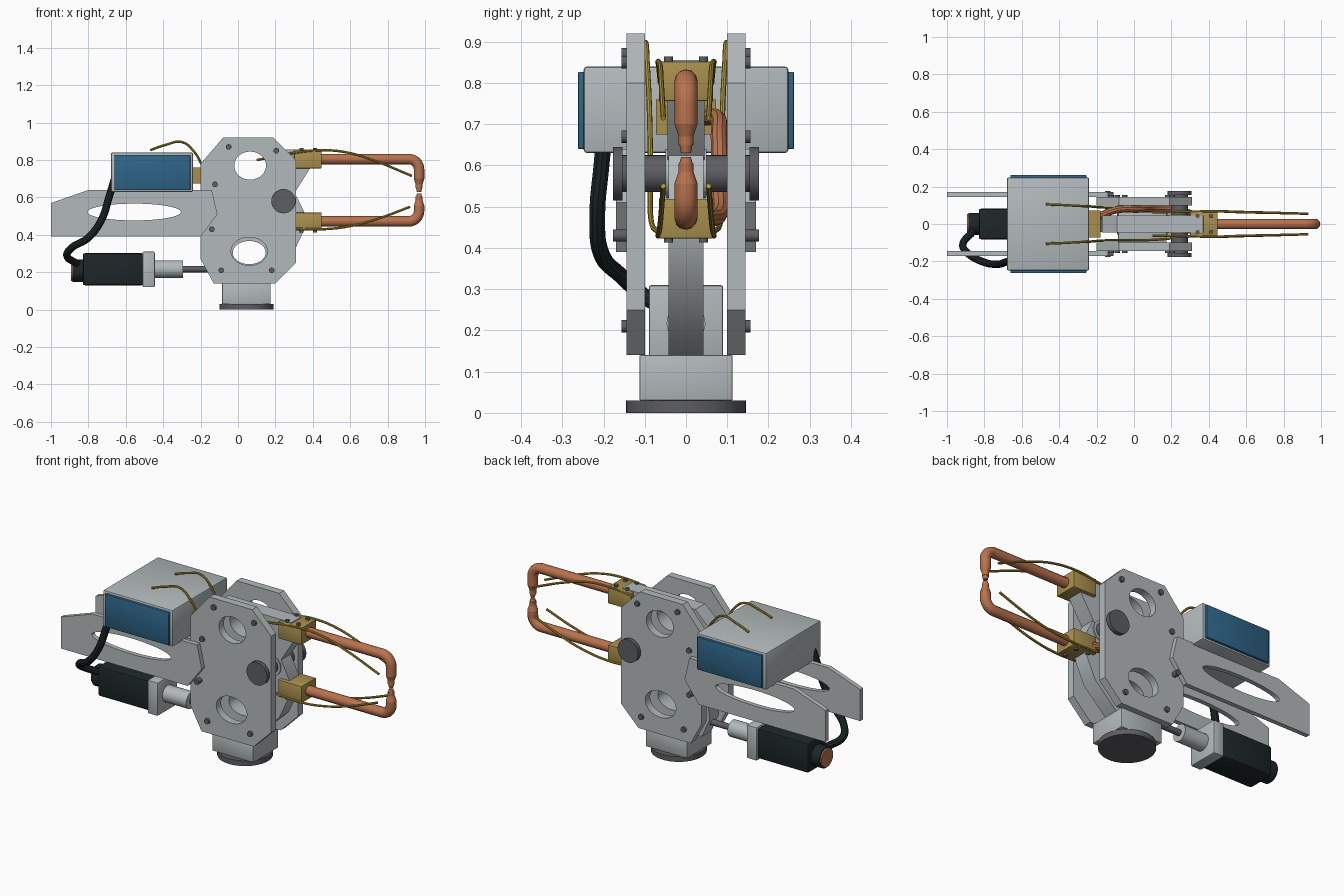
import bpy, bmesh, math
from mathutils import Vector, Matrix

if "Cube" in bpy.data.objects:
    bpy.data.objects.remove(bpy.data.objects["Cube"])


def material(name, rgb):
    m = bpy.data.materials.new(name)
    m.use_nodes = True
    m.diffuse_color = (*rgb, 1)
    bsdf = next(n for n in m.node_tree.nodes if n.type == 'BSDF_PRINCIPLED')
    bsdf.inputs["Base Color"].default_value = (*rgb, 1)
    return m


GREY = material("light_grey", (0.45, 0.49, 0.50))
STEEL = material("dark_steel", (0.11, 0.112, 0.125))
BLACK = material("black_green", (0.012, 0.020, 0.021))
BLUE = material("panel_blue", (0.028, 0.13, 0.25))
COPPER = material("copper", (0.48, 0.17, 0.075))
BRASS = material("brass", (0.40, 0.28, 0.075))
HOSE = material("hose_yellow", (0.44, 0.31, 0.035))
made = []


def finish(bm, name, mat):
    bmesh.ops.remove_doubles(bm, verts=bm.verts, dist=1e-5)
    bmesh.ops.recalc_face_normals(bm, faces=bm.faces)
    me = bpy.data.meshes.new(name)
    bm.to_mesh(me)
    bm.free()
    me.materials.clear()
    me.materials.append(mat)
    ob = bpy.data.objects.new(name, me)
    bpy.context.collection.objects.link(ob)
    made.append(ob)
    return ob


def box(name, mat, x, y, z, bevel=0.0):
    """Box from (min, max) ranges."""
    size = [r[1] - r[0] for r in (x, y, z)]
    mid = Vector([(r[0] + r[1]) / 2 for r in (x, y, z)])
    bm = bmesh.new()
    bmesh.ops.create_cube(bm, size=1, matrix=Matrix.Translation(mid) @ Matrix.Diagonal((*size, 1)))
    if bevel:
        bmesh.ops.bevel(bm, geom=bm.edges[:], offset=bevel, segments=2, profile=0.5, affect='EDGES')
    return finish(bm, name, mat)


def rod(name, mat, a, b, r, r2=None, sides=32):
    """Cylinder or cone between two points."""
    a, b = Vector(a), Vector(b)
    bm = bmesh.new()
    rot = (b - a).to_track_quat('Z', 'Y').to_matrix().to_4x4()
    bmesh.ops.create_cone(bm, cap_ends=True, segments=sides, radius1=r, radius2=r if r2 is None else r2,
                          depth=(b - a).length, matrix=Matrix.Translation((a + b) / 2) @ rot)
    return finish(bm, name, mat)


def from_curve(cu, name, mat, matrix=Matrix()):
    tmp = bpy.data.objects.new("tmp", cu)
    bpy.context.collection.objects.link(tmp)
    bpy.context.view_layer.update()
    dg = bpy.context.evaluated_depsgraph_get()
    me = bpy.data.meshes.new_from_object(tmp.evaluated_get(dg))
    bm = bmesh.new()
    bm.from_mesh(me)
    bm.transform(matrix)
    bpy.data.objects.remove(tmp)
    bpy.data.meshes.remove(me)
    return finish(bm, name, mat)


def ellipse(cx, cz, rx, rz, n=40):
    return [(cx + rx * math.cos(2 * math.pi * i / n), cz + rz * math.sin(2 * math.pi * i / n)) for i in range(n)]


def plate(name, mat, outline, holes, y0, y1):
    """Plate in the XZ plane with holes, spanning y0..y1."""
    cu = bpy.data.curves.new(name, 'CURVE')
    cu.dimensions = '2D'
    cu.fill_mode = 'BOTH'
    cu.extrude = abs(y1 - y0) / 2
    for pts in [outline] + holes:
        s = cu.splines.new('POLY')
        s.points.add(len(pts) - 1)
        for p, (x, z) in zip(s.points, pts):
            p.co = (x, z, 0, 1)
        s.use_cyclic_u = True
    m = Matrix.Translation((0, (y0 + y1) / 2, 0)) @ Matrix.Rotation(math.pi / 2, 4, 'X')
    return from_curve(cu, name, mat, m)


def tube(name, mat, pts, r, smooth=True, res=3):
    """Round tube along a path."""
    cu = bpy.data.curves.new(name, 'CURVE')
    cu.dimensions = '3D'
    cu.bevel_depth = r
    cu.bevel_resolution = res
    cu.use_fill_caps = True
    if smooth:
        s = cu.splines.new('BEZIER')
        s.resolution_u = 8
        s.bezier_points.add(len(pts) - 1)
        for p, co in zip(s.bezier_points, pts):
            p.co = co
            p.handle_left_type = p.handle_right_type = 'AUTO'
    else:
        s = cu.splines.new('POLY')
        s.points.add(len(pts) - 1)
        for p, co in zip(s.points, pts):
            p.co = (*co, 1)
    return from_curve(cu, name, mat)


# Base
rod("base_flange", STEEL, (0.045, 0, 0), (0.045, 0, 0.03), 0.145, sides=48)
box("base_block", GREY, (-0.085, 0.175), (-0.113, 0.113), (0.03, 0.14), 0.003)

# Side plates, rear brackets and bolts on both sides
side = [(-0.08, 0.92), (0.19, 0.92), (0.31, 0.80), (0.31, 0.25), (0.20, 0.14),
        (-0.13, 0.14), (-0.2, 0.27), (-0.2, 0.78)]
bracket = [(-1, 0.57), (-0.8, 0.64), (-0.14, 0.64), (-0.11, 0.51), (-0.2, 0.39), (-1, 0.39)]
bolts = [(-0.05, 0.87), (0.205, 0.85), (-0.123, 0.67), (-0.14, 0.43), (-0.09, 0.21), (0.18, 0.21)]
for s, tag in ((-1, "front"), (1, "back")):
    plate(tag + "_side_plate", GREY, side,
          [ellipse(0.065, 0.77, 0.085, 0.075), ellipse(0.06, 0.312, 0.097, 0.075)], s * 0.10, s * 0.144)
    plate(tag + "_rear_bracket", GREY, bracket, [ellipse(-0.555, 0.522, 0.25, 0.045)], s * 0.144, s * 0.17)
    for x, z in bolts:
        end = 0.177 if (x, z) == bolts[3] else 0.156
        rod(tag + "_plate_bolt", STEEL, (x, s * 0.14, z), (x, s * end, z), 0.015, sides=16)
    rod(tag + "_pivot_cap", STEEL, (0.243, s * 0.154, 0.58), (0.243, s * 0.177, 0.58), 0.065, sides=40)
    box(tag + "_blue_panel", BLUE, (-0.66, -0.255), sorted((s * 0.24, s * 0.262)), (0.64, 0.827), 0.003)
rod("pivot_shaft", STEEL, (0.243, -0.16, 0.58), (0.243, 0.16, 0.58), 0.045)

# Inner arms
plate("lower_arm", GREY, [(-0.13, 0.14), (0.12, 0.14), (0.16, 0.165), (0.29, 0.29), (0.36, 0.44), (0.36, 0.51),
                          (0.30, 0.63), (0.05, 0.62), (-0.16, 0.42), (-0.18, 0.25)],
      [ellipse(0.06, 0.305, 0.088, 0.062)], -0.043, 0.043)
plate("upper_arm", GREY, [(-0.09, 0.856), (0.37, 0.856), (0.388, 0.76), (0.30, 0.62), (0.2, 0.53),
                          (0.0, 0.60), (-0.17, 0.70), (-0.17, 0.78)],
      [ellipse(0.065, 0.77, 0.086, 0.076)], -0.045, 0.045)
rod("pivot_hub", GREY, (0.243, -0.05, 0.58), (0.243, 0.05, 0.58), 0.06)

# Transformer box and its brass terminal
box("transformer_box", GREY, (-0.68, -0.24), (-0.248, 0.248), (0.63, 0.84), 0.008)
box("rear_terminal", BRASS, (-0.245, -0.18), (-0.073, 0.073), (0.675, 0.76))

# Actuator
box("motor_body", BLACK, (-0.83, -0.505), (-0.082, 0.082), (0.13, 0.302), 0.012)
box("motor_flange", GREY, (-0.51, -0.445), (-0.09, 0.09), (0.12, 0.31), 0.006)
rod("actuator_sleeve", GREY, (-0.45, 0, 0.217), (-0.295, 0, 0.217), 0.047)
rod("actuator_rod", STEEL, (-0.30, 0, 0.217), (-0.14, 0, 0.217), 0.017)
rod("motor_end_cap", BLACK, (-0.885, 0, 0.207), (-0.82, 0, 0.207), 0.06)
rod("motor_end_disc", COPPER, (-0.893, 0, 0.207), (-0.88, 0, 0.207), 0.053)

# Electrode clamps, arms and tips
for tag, zc, d in (("upper", 0.805, -1), ("lower", 0.472, 1)):
    box(tag + "_clamp", BRASS, (0.30, 0.447), (-0.066, 0.066), (zc - 0.049, zc + 0.047), 0.003)
    for x in (0.34, 0.412):
        for y in (-0.042, 0.042):
            z = zc - d * 0.045
            rod(tag + "_clamp_bolt", STEEL, (x, y, z), (x, y, z - d * 0.014), 0.011, sides=12)
    bend = 0.055
    arc = [(0.968 - bend + bend * math.sin(a), 0, zc + d * bend * (1 - math.cos(a)))
           for a in (i * math.pi / 16 for i in range(9))]
    z1 = 0.70 if d < 0 else 0.555
    tube(tag + "_electrode_arm", COPPER, [(0.40, 0, zc)] + arc + [(0.968, 0, z1)], 0.028, smooth=False, res=4)
    rod(tag + "_tip_taper", COPPER, (0.968, 0, z1), (0.968, 0, z1 + d * 0.03), 0.028, 0.018, 24)
    rod(tag + "_tip_shank", COPPER, (0.968, 0, z1 + d * 0.02), (0.968, 0, z1 + d * 0.05), 0.018, sides=24)
    rod(tag + "_tip", COPPER, (0.968, 0, z1 + d * 0.05), (0.968, 0, 0.625 - d * 0.005), 0.016, 0.012, 24)

# Copper conductor from the terminal to the lower clamp
tube("copper_conductor", COPPER, [(-0.19, 0.04, 0.715), (-0.1, 0.075, 0.715), (0.02, 0.08, 0.66),
                                  (0.12, 0.082, 0.53), (0.22, 0.08, 0.48), (0.32, 0.05, 0.47)], 0.02)

# Cooling hoses, mirrored front and back
for s, tag in ((-1, "front"), (1, "back")):
    tube(tag + "_rear_hose", HOSE, [(-0.47, s * 0.105, 0.853), (-0.39, s * 0.102, 0.88), (-0.30, s * 0.097, 0.896),
                                    (-0.235, s * 0.094, 0.845), (-0.19, s * 0.09, 0.77), (-0.08, s * 0.086, 0.60),
                                    (0.10, s * 0.085, 0.47), (0.31, s * 0.065, 0.435)], 0.0065, res=2)
    tube(tag + "_upper_hose", HOSE, [(0.10, s * 0.062, 0.80), (0.31, s * 0.066, 0.84), (0.43, s * 0.068, 0.852),
                                     (0.57, s * 0.063, 0.843), (0.72, s * 0.06, 0.80), (0.93, s * 0.055, 0.715)],
         0.0065, res=2)
    tube(tag + "_lower_hose", HOSE, [(0.30, s * 0.066, 0.433), (0.45, s * 0.068, 0.43), (0.60, s * 0.064, 0.447),
                                     (0.75, s * 0.06, 0.487), (0.92, s * 0.055, 0.55)], 0.0065, res=2)

# Power cable from the box to the motor
tube("power_cable", BLACK, [(-0.66, -0.195, 0.70), (-0.69, -0.205, 0.60), (-0.73, -0.215, 0.48),
                            (-0.80, -0.205, 0.385), (-0.89, -0.155, 0.33), (-0.915, -0.11, 0.29),
                            (-0.86, -0.04, 0.245)], 0.02)

# Smooth shading with sharp edges
bpy.ops.object.select_all(action='DESELECT')
for ob in made:
    ob.select_set(True)
bpy.context.view_layer.objects.active = made[0]
bpy.ops.object.shade_smooth_by_angle(angle=math.radians(35))
